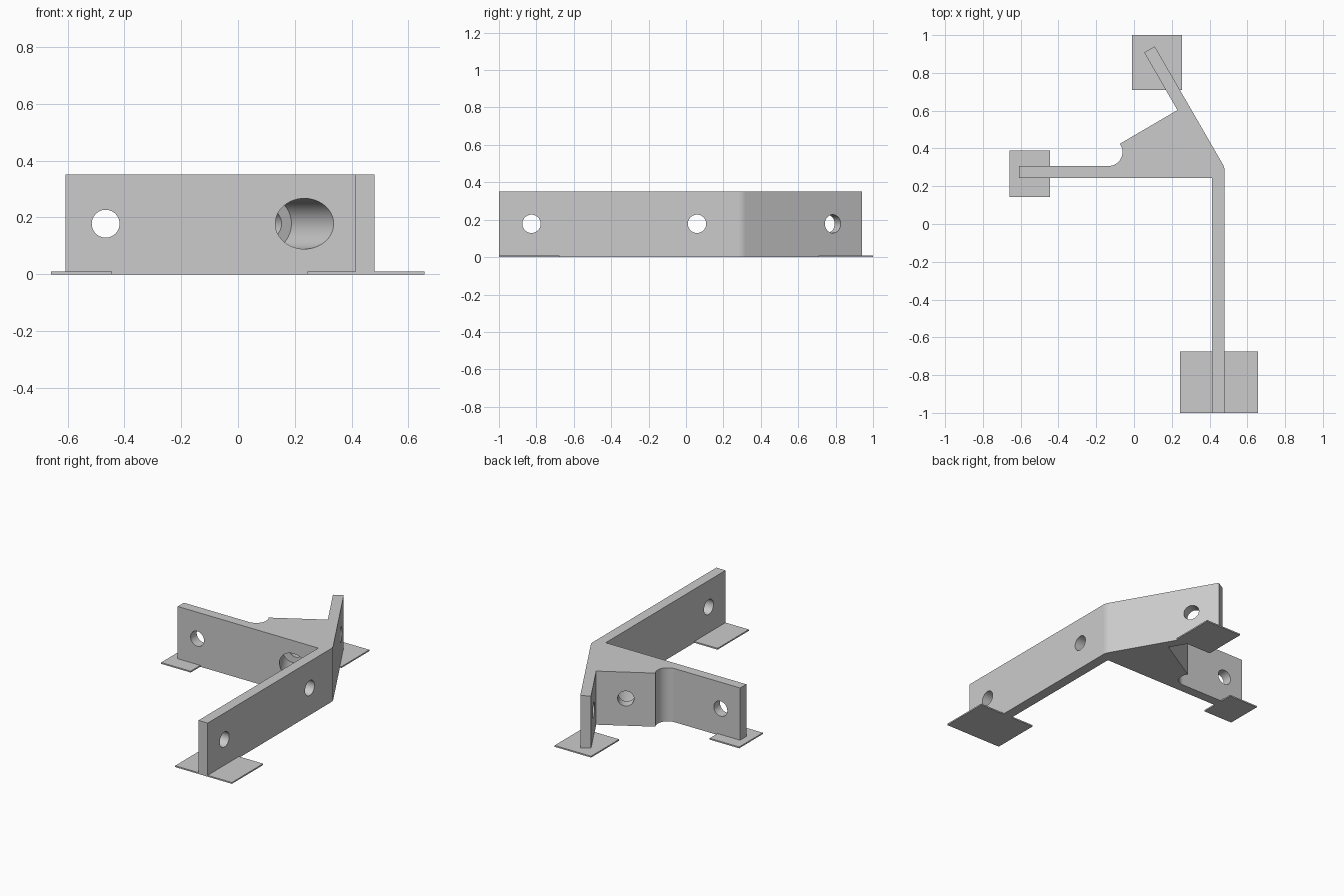
import bpy, bmesh, math
from mathutils import Vector

default = bpy.data.objects.get("Cube")
if default:
    bpy.data.objects.remove(default, do_unlink=True)

HEIGHT = 0.352
HOLE_Z = 0.178
HOLE_R = 0.049

grey = bpy.data.materials.new("plain grey")
grey.use_nodes = True
grey.diffuse_color = (0.6, 0.6, 0.6, 1)
grey.node_tree.nodes["Principled BSDF"].inputs["Base Color"].default_value = (0.6, 0.6, 0.6, 1)


def extrude_outline(name, points, height):
    """Solid with a flat outline, standing on z = 0."""
    bm = bmesh.new()
    face = bm.faces.new([bm.verts.new((x, y, 0)) for x, y in points])
    top = bmesh.ops.extrude_face_region(bm, geom=[face])["geom"]
    verts = [v for v in top if isinstance(v, bmesh.types.BMVert)]
    bmesh.ops.translate(bm, verts=verts, vec=(0, 0, height))
    bmesh.ops.recalc_face_normals(bm, faces=bm.faces)
    mesh = bpy.data.meshes.new(name)
    bm.to_mesh(mesh)
    bm.free()
    mesh.materials.append(grey)
    obj = bpy.data.objects.new(name, mesh)
    bpy.context.collection.objects.link(obj)
    return obj


def arc(cx, cy, r, start, end, steps):
    angles = [math.radians(start + (end - start) * i / steps) for i in range(steps + 1)]
    return [(cx + r * math.cos(a), cy + r * math.sin(a)) for a in angles]


def activate(obj):
    bpy.ops.object.select_all(action='DESELECT')
    obj.select_set(True)
    bpy.context.view_layer.objects.active = obj


def drill(obj, x, y, angle, start, end, radius):
    """Cut a level round hole along the given compass angle."""
    d = Vector((math.cos(math.radians(angle)), math.sin(math.radians(angle)), 0))
    bpy.ops.mesh.primitive_cylinder_add(
        vertices=48, radius=radius, depth=end - start,
        location=Vector((x, y, HOLE_Z)) + d * (start + end) / 2,
        rotation=d.to_track_quat('Z', 'Y').to_euler())
    cutter = bpy.context.object
    cutter.hide_render = True
    cutter.data.materials.append(grey)
    mod = obj.modifiers.new("hole", 'BOOLEAN')
    mod.operation = 'DIFFERENCE'
    mod.solver = 'EXACT'
    mod.object = cutter
    activate(obj)
    bpy.ops.object.modifier_apply(modifier=mod.name)
    bpy.data.objects.remove(cutter, do_unlink=True)


# Bracket: three arms joined by a triangular web
outline = [(-0.608, 0.243), (0.413, 0.243), (0.413, -1.0), (0.48, -1.0)]
outline += arc(0.405, 0.279, 0.075, 0, 30, 6)           # rounded outer bend
outline += [(0.11, 0.94), (0.054, 0.908), (0.23, 0.603)]
outline += arc(-0.135, 0.381, 0.074, 36, -90, 20)       # scooped notch
outline += [(-0.608, 0.307)]
bracket = extrude_outline("bracket", outline, HEIGHT)

# Screw holes through the arms
drill(bracket, -0.466, 0.275, 90, -0.1, 0.1, HOLE_R)
for y in (-0.826, 0.059):
    drill(bracket, 0.447, y, 0, -0.1, 0.1, HOLE_R)
drill(bracket, 0.2, 0.785, 30, -0.12, 0.08, HOLE_R)

# Slanted counterbored hole through the web
drill(bracket, 0.234, 0.243, 120, -0.2, 0.246, 0.089)
drill(bracket, 0.234, 0.243, 120, 0.2, 0.4, HOLE_R)

activate(bracket)
bpy.ops.object.shade_smooth_by_angle(angle=math.radians(25))
weighted = bracket.modifiers.new("even shading", 'WEIGHTED_NORMAL')
weighted.keep_sharp = True

# Thin pads under the arm ends
pads = {
    "left_foot_pad": (0.244, 0.656, -1.0, -0.676),
    "right_foot_pad": (-0.658, -0.444, 0.143, 0.388),
    "back_foot_pad": (-0.011, 0.254, 0.709, 1.0),
}
for name, (x0, x1, y0, y1) in pads.items():
    extrude_outline(name, [(x0, y0), (x1, y0), (x1, y1), (x0, y1)], 0.009)
